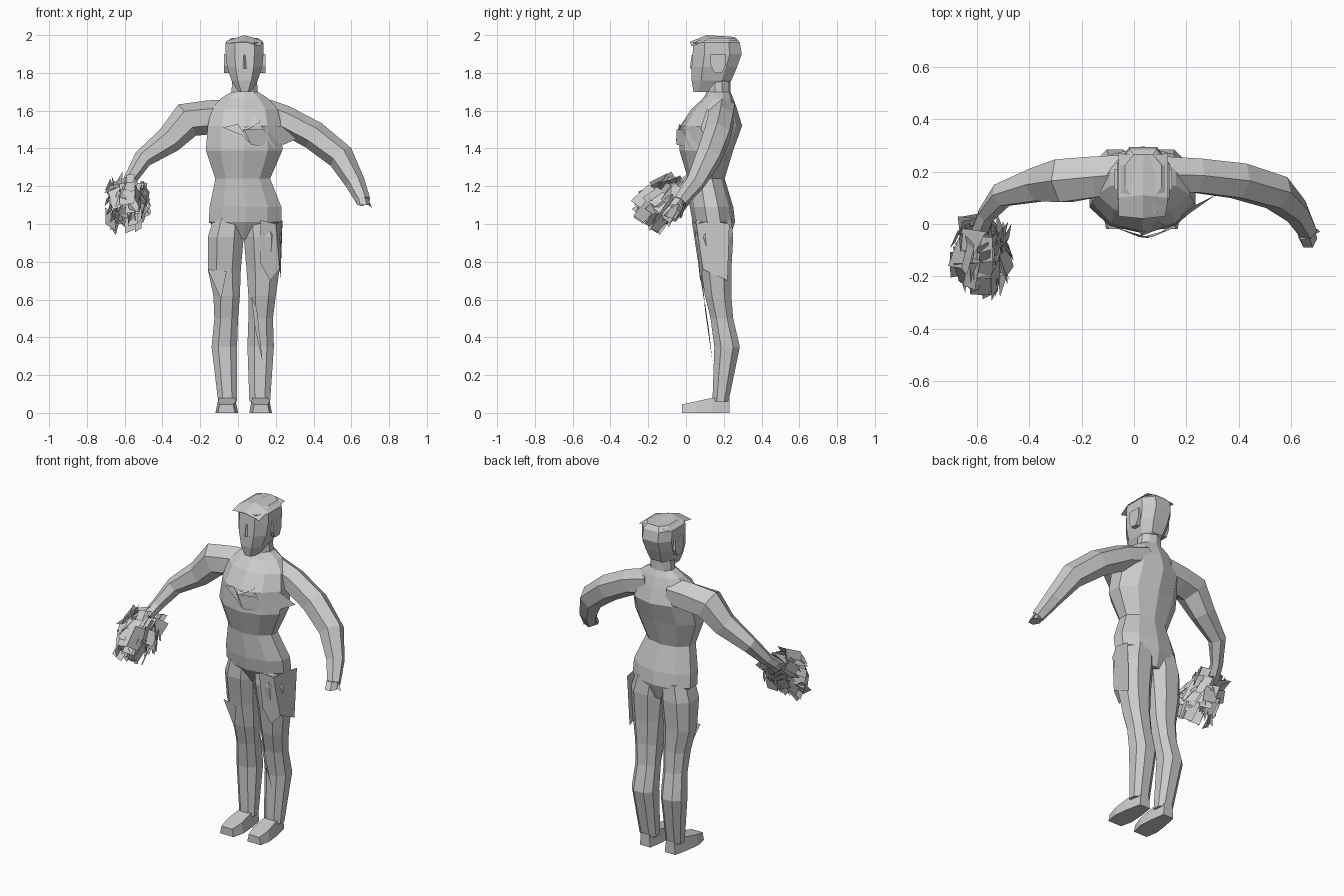
import bpy, bmesh, math, random
from mathutils import Vector

random.seed(7)
grey = bpy.data.materials.new("plain_grey")
grey.diffuse_color = (0.6, 0.6, 0.6, 1)


def make(name, bm, solid=True):
    if solid:
        bmesh.ops.recalc_face_normals(bm, faces=bm.faces)
    me = bpy.data.meshes.new(name)
    bm.to_mesh(me)
    bm.free()
    me.materials.append(grey)
    ob = bpy.data.objects.new(name, me)
    bpy.context.collection.objects.link(ob)
    return ob


def skin(name, rings):
    """Join rings of points with quads and cap the ends."""
    bm = bmesh.new()
    vs = [[bm.verts.new(p) for p in r] for r in rings]
    n = len(vs[0])
    for a, b in zip(vs, vs[1:]):
        for i in range(n):
            j = (i + 1) % n
            bm.faces.new((a[i], a[j], b[j], b[i]))
    bm.faces.new(vs[0])
    bm.faces.new(vs[-1])
    return make(name, bm)


def stack(name, levels, n, phase, power=1.0):
    """Horizontal polygon rings, each fitted to (z, x0, x1, y0, y1)."""
    def box(v):
        return math.copysign(abs(v) ** power, v) if abs(v) > 1e-6 else 0.0
    pts = [(box(math.cos(a)), box(math.sin(a))) for a in (phase + 2 * math.pi * i / n for i in range(n))]
    mx = max(abs(p[0]) for p in pts)
    my = max(abs(p[1]) for p in pts)
    return skin(name, [[((x0 + x1) / 2 + (x1 - x0) / 2 * c / mx,
                         (y0 + y1) / 2 + (y1 - y0) / 2 * s / my, z)
                        for c, s in pts] for z, x0, x1, y0, y1 in levels])


def limb(name, path, n=6):
    """Tube through (x, y, z, radius) points."""
    pts = [Vector(p[:3]) for p in path]
    rings = []
    for i, c in enumerate(pts):
        d = (pts[min(i + 1, len(pts) - 1)] - pts[max(i - 1, 0)]).normalized()
        u = d.cross(Vector((0, 1, 0))).normalized()
        w = d.cross(u)
        rings.append([c + path[i][3] * (u * math.cos(2 * math.pi * k / n)
                                        + w * math.sin(2 * math.pi * k / n)) for k in range(n)])
    return skin(name, rings)


def sheet(name, polys):
    """Thin loose polygons."""
    bm = bmesh.new()
    for p in polys:
        bm.faces.new([bm.verts.new(v) for v in p])
    return make(name, bm, False)


# Torso and neck; the bottom narrows into the crotch
stack("torso", [
    (0.92, -0.03, 0.09, 0.09, 0.23), (1.01, -0.155, 0.23, 0.035, 0.26),
    (1.09, -0.15, 0.23, 0.02, 0.25), (1.24, -0.12, 0.17, 0.01, 0.205),
    (1.39, -0.17, 0.235, -0.035, 0.25), (1.52, -0.16, 0.23, -0.03, 0.297),
    (1.61, -0.14, 0.21, 0.03, 0.27), (1.665, -0.09, 0.16, 0.09, 0.25),
    (1.70, -0.035, 0.105, 0.11, 0.235), (1.76, -0.03, 0.10, 0.11, 0.235)], 10, math.pi / 2)

# Legs
stack("leg_a", [
    (0.06, -0.105, -0.005, 0.14, 0.225), (0.35, -0.14, -0.005, 0.15, 0.285),
    (0.50, -0.125, 0.0, 0.13, 0.25), (0.62, -0.13, 0.01, 0.10, 0.24),
    (0.76, -0.16, 0.015, 0.08, 0.24), (0.93, -0.16, 0.03, 0.05, 0.25),
    (1.03, -0.13, 0.03, 0.055, 0.24)], 8, math.pi / 8, 0.85)
stack("leg_b", [
    (0.06, 0.06, 0.17, 0.14, 0.225), (0.35, 0.05, 0.19, 0.15, 0.285),
    (0.50, 0.055, 0.185, 0.13, 0.25), (0.62, 0.055, 0.20, 0.10, 0.24),
    (0.76, 0.045, 0.22, 0.08, 0.24), (0.93, 0.03, 0.23, 0.05, 0.25),
    (1.03, 0.03, 0.20, 0.055, 0.24)], 8, math.pi / 8, 0.85)

# Feet: heel block that lowers toward the toes
for tag, cx, turn in (("a", -0.055, -0.01), ("b", 0.115, 0.01)):
    rings = []
    for y, w, h in ((0.23, 0.035, 0.075), (0.14, 0.052, 0.08), (0.05, 0.06, 0.06), (-0.02, 0.045, 0.045)):
        c = cx + turn * (0.2 - y) * 3
        rings.append([(c - w, y, 0), (c + w, y, 0), (c + w * .8, y, h), (c - w * .8, y, h)])
    skin("foot_" + tag, rings)

# Arms
limb("arm_a", [(-0.04, 0.19, 1.575, 0.085), (-0.15, 0.18, 1.565, 0.09), (-0.27, 0.165, 1.55, 0.095),
               (-0.365, 0.15, 1.445, 0.073), (-0.505, 0.11, 1.345, 0.05), (-0.565, 0.035, 1.245, 0.036),
               (-0.60, -0.05, 1.17, 0.035)])
limb("arm_b", [(0.09, 0.19, 1.60, 0.08), (0.24, 0.185, 1.555, 0.075), (0.40, 0.165, 1.47, 0.077),
               (0.545, 0.12, 1.355, 0.072), (0.62, 0.05, 1.22, 0.053), (0.665, -0.03, 1.12, 0.038)])
stack("hand_b", [(1.10, 0.63, 0.70, -0.09, -0.02), (1.14, 0.62, 0.69, -0.06, 0.02)], 6, 0)
sheet("thumb_b", [[(0.66, -0.05, 1.12), (0.71, -0.03, 1.085), (0.70, -0.02, 1.11), (0.67, -0.01, 1.14)]])

# Head with pointed chin, full back and ridged crown
stack("head", [
    (1.70, 0.0, 0.07, 0.04, 0.14), (1.76, -0.035, 0.105, 0.03, 0.24),
    (1.83, -0.058, 0.128, 0.03, 0.27), (1.90, -0.065, 0.135, 0.035, 0.295),
    (1.96, -0.065, 0.135, 0.04, 0.285), (1.985, -0.035, 0.105, 0.10, 0.265)], 8, math.pi / 8, 0.75)
for tag, x0, x1 in (("a", -0.075, -0.045), ("b", 0.115, 0.145)):
    stack("ear_" + tag, [(1.80, x0, x1, 0.15, 0.19), (1.84, x0, x1, 0.13, 0.21),
                         (1.90, x0, x1, 0.13, 0.21)], 4, math.pi / 4)
skin("nose", [[(0.025, 0.04, 1.89), (0.045, 0.04, 1.89), (0.035, 0.03, 1.895)],
              [(0.015, 0.04, 1.82), (0.055, 0.04, 1.82), (0.035, 0.02, 1.825)]])

# Hair: loose ridged plates on the crown
sheet("hair_locks", [
    [(-0.06, 0.10, 1.97), (-0.06, 0.03, 1.955), (0.035, 0.02, 1.965), (0.035, 0.11, 2.0)],
    [(0.035, 0.11, 2.0), (0.035, 0.02, 1.965), (0.12, 0.03, 1.94), (0.13, 0.10, 1.97)],
    [(-0.06, 0.10, 1.97), (0.035, 0.11, 2.0), (0.035, 0.26, 1.99), (-0.06, 0.27, 1.97)],
    [(0.035, 0.11, 2.0), (0.13, 0.10, 1.97), (0.13, 0.27, 1.97), (0.035, 0.26, 1.99)]])

# Torn cloth on the chest, thigh and shin
sheet("chest_cloth", [
    [(0.03, 0.06, 1.63), (-0.02, 0.02, 1.57), (0.03, -0.045, 1.49), (0.12, -0.01, 1.54)],
    [(-0.08, -0.01, 1.51), (0.0, -0.035, 1.53), (0.07, -0.055, 1.42), (0.02, -0.05, 1.47)],
    [(0.07, -0.05, 1.42), (0.03, -0.05, 1.50), (0.14, -0.02, 1.50), (0.20, 0.03, 1.40)],
    [(0.12, -0.025, 1.52), (0.23, 0.07, 1.52), (0.31, 0.11, 1.45), (0.22, 0.06, 1.41)]])
sheet("thigh_cloth", [
    [(0.12, 0.03, 1.02), (0.20, 0.055, 1.0), (0.22, 0.09, 0.76), (0.17, 0.075, 0.70), (0.12, 0.065, 0.79)],
    [(0.20, 0.055, 1.0), (0.235, 0.13, 1.02), (0.235, 0.23, 1.0), (0.225, 0.22, 0.70), (0.22, 0.09, 0.76)],
    [(-0.16, 0.09, 0.76), (-0.06, 0.07, 0.75), (-0.09, 0.095, 0.60)]])
sheet("shin_cloth", [[(0.07, 0.095, 0.62), (0.10, 0.10, 0.55), (0.13, 0.14, 0.27), (0.09, 0.12, 0.45)]])

# Ragged bundle: leaf plates wrapped around a slanted axis through the hand
centre = Vector((-0.585, -0.125, 1.11))
axis = Vector((-0.05, -0.72, -0.69)).normalized()
u = axis.cross(Vector((1, 0, 0))).normalized()
w = axis.cross(u)
leaves = []
for i in range(110):
    a = i * 2.4 + random.uniform(-0.3, 0.3)
    t = random.uniform(-0.11, 0.10)
    rad = 0.105 * math.sqrt(random.uniform(0.05, 1))
    out = u * math.cos(a) + w * math.sin(a)
    side = axis.cross(out).normalized()
    tilt = (axis + out * random.uniform(-0.3, 0.6)).normalized()
    flat = (side + out * random.uniform(-0.8, 0.8)).normalized()
    c = centre + axis * t + out * rad
    l, b = random.uniform(0.04, 0.075), random.uniform(0.02, 0.045)
    quad = [c - tilt * l - flat * b, c - tilt * l * .7 + flat * b, c + tilt * l + flat * b * .8,
            c + tilt * l * .8 - flat * b]
    leaves.append([Vector((min(-0.46, max(-0.71, p.x)), min(0.05, max(-0.30, p.y)),
                           min(1.29, max(0.935, p.z)))) for p in quad])
sheet("hand_bundle", leaves)
